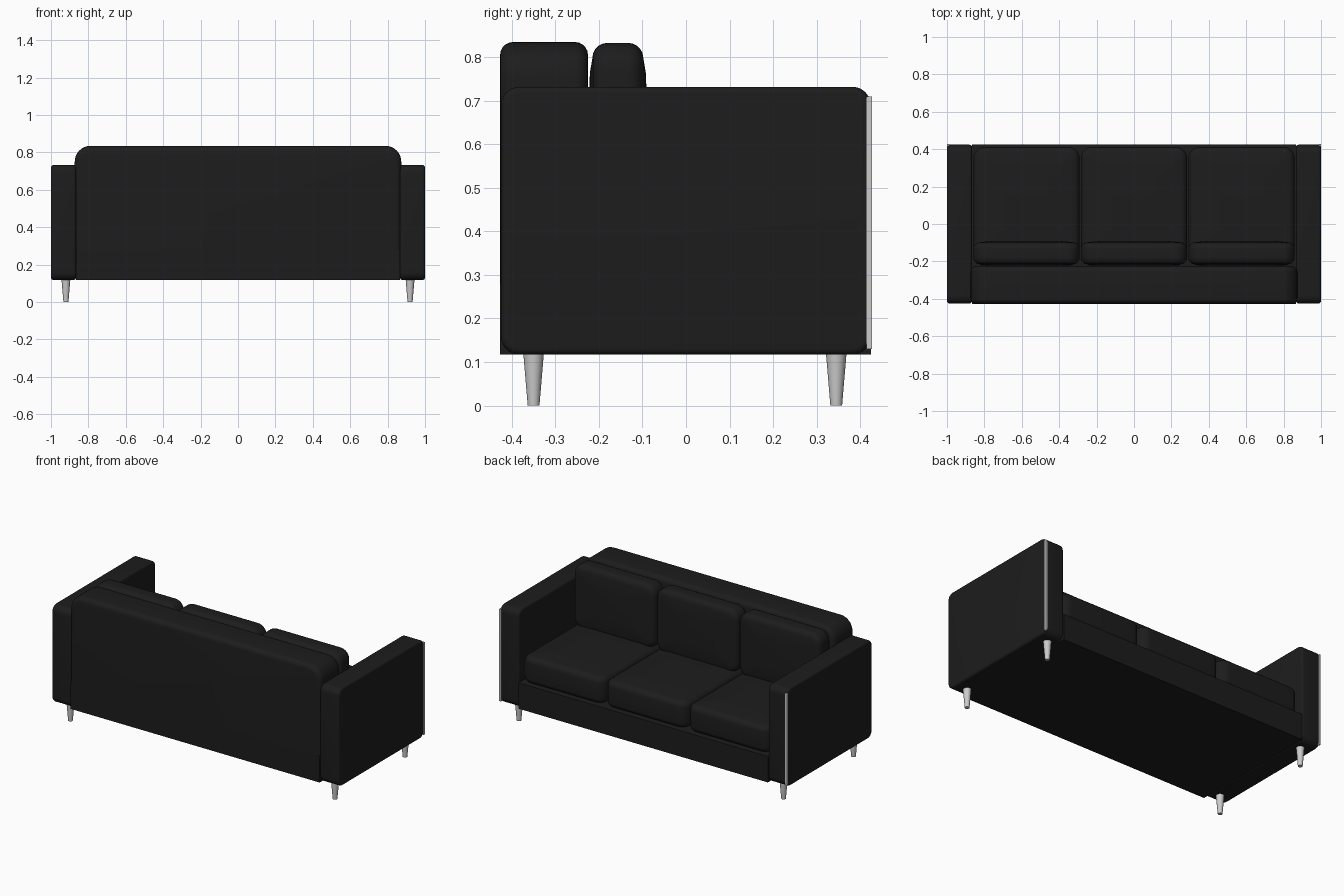
import bpy
import bmesh
import math
from mathutils import Vector

old = bpy.data.objects.get("Cube")
if old:
    bpy.data.objects.remove(old, do_unlink=True)


def make_material(name, value):
    m = bpy.data.materials.new(name)
    m.use_nodes = True
    colour = (value, value, value, 1)
    m.diffuse_color = colour
    m.node_tree.nodes["Principled BSDF"].inputs["Base Color"].default_value = colour
    return m


FABRIC = make_material("black upholstery", 0.012)
METAL = make_material("pale metal", 0.6)


def finish(name, bm, material):
    bmesh.ops.recalc_face_normals(bm, faces=bm.faces)
    mesh = bpy.data.meshes.new(name)
    bm.to_mesh(mesh)
    bm.free()
    mesh.materials.append(material)
    ob = bpy.data.objects.new(name, mesh)
    bpy.context.collection.objects.link(ob)
    bpy.ops.object.select_all(action='DESELECT')
    ob.select_set(True)
    bpy.context.view_layer.objects.active = ob
    bpy.ops.object.shade_smooth_by_angle(angle=math.radians(35))


def slab(name, lo, hi, axis=0, corner=0, edge=0, crown=0, top_only=False, material=FABRIC):
    """Box with rounded corners around one axis, softened rims and optional crowned caps."""
    lo, hi = Vector(lo), Vector(hi)
    bm = bmesh.new()
    bmesh.ops.create_cube(bm, size=1)
    for v in bm.verts:
        v.co = Vector([(lo[i] + hi[i]) / 2 + v.co[i] * (hi[i] - lo[i]) for i in range(3)])

    def caps():
        bm.normal_update()
        facing = [f for f in bm.faces if abs(f.normal[axis]) > 0.999]
        return sorted(facing, key=lambda f: f.calc_area())[-2:]

    def on_floor(e):
        return top_only and all(v.co.z < lo.z + 0.001 for v in e.verts)

    if corner:
        mid_z = (lo.z + hi.z) / 2
        picked = []
        for e in bm.edges:
            a, b = (v.co for v in e.verts)
            along = abs(a[axis] - b[axis]) > 0.9 * (hi[axis] - lo[axis])
            if along and not (top_only and a.z < mid_z):
                picked.append(e)
        bmesh.ops.bevel(bm, geom=picked, offset=corner, segments=8,
                        profile=0.5, affect='EDGES', clamp_overlap=True)
    if edge:
        rims = {e for f in caps() for e in f.edges if not on_floor(e)}
        bmesh.ops.bevel(bm, geom=list(rims), offset=edge, segments=5,
                        profile=0.5, affect='EDGES', clamp_overlap=True)
    if crown:
        # Each cap steps inward and outward twice to form a shallow pillow
        for f in caps():
            direction = f.normal.copy()
            centre = f.calc_center_bounds()
            for scale, share in ((0.8, 0.7), (0.6, 0.3)):
                f = bmesh.ops.extrude_discrete_faces(bm, faces=[f])["faces"][0]
                for v in f.verts:
                    v.co = centre + (v.co - centre) * scale + direction * crown * share
                centre = centre + direction * crown * share
    finish(name, bm, material)


# Base and backrest
slab("base", (-0.867, -0.427, 0.117), (0.867, 0.425, 0.28))
slab("backrest", (-0.873, -0.427, 0.275), (0.873, -0.225, 0.835),
     axis=1, corner=0.085, edge=0.03, top_only=True)

# Arms with a metal strip down the outer front corner, and tapered legs
for side, sign in (("left", 1), ("right", -1)):
    x0, x1 = sorted((sign * 0.866, sign))
    slab(side + "_arm", (x0, -0.425, 0.117), (x1, 0.424, 0.732),
         axis=0, corner=0.042, edge=0.014)
    x0, x1 = sorted((sign * 0.988, sign))
    slab(side + "_arm_trim", (x0, 0.415, 0.13), (x1, 0.427, 0.71), material=METAL)
    for place, y in (("front", -0.35), ("rear", 0.345)):
        bm = bmesh.new()
        bmesh.ops.create_cone(bm, cap_ends=True, segments=24, radius1=0.0135,
                              radius2=0.024, depth=0.125)
        bmesh.ops.translate(bm, verts=bm.verts, vec=(sign * 0.92, y, 0.0625))
        finish(side + "_" + place + "_leg", bm, METAL)

# Three seat cushions and three back cushions
for place, x in (("right", -0.575), ("middle", 0), ("left", 0.575)):
    slab(place + "_seat_cushion", (x - 0.284, -0.222, 0.28), (x + 0.284, 0.412, 0.448),
         axis=2, corner=0.06, edge=0.035, crown=0.01)
    slab(place + "_back_cushion", (x - 0.284, -0.215, 0.43), (x + 0.284, -0.098, 0.833),
         axis=1, corner=0.065, edge=0.035, crown=0.008)
